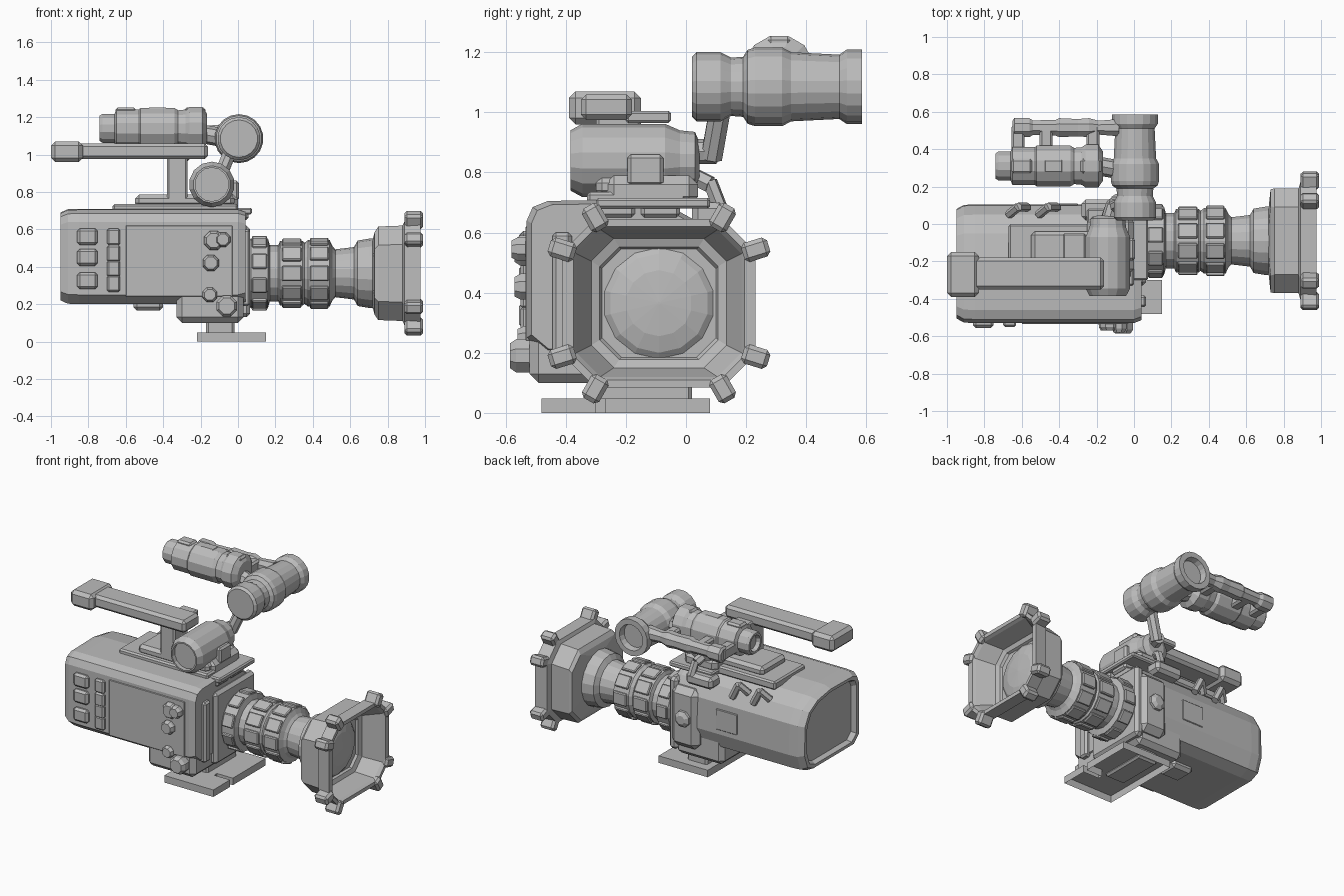
import bpy, bmesh, math
from mathutils import Vector, Matrix

grey = bpy.data.materials.new("plain grey")
grey.diffuse_color = (0.5, 0.5, 0.5, 1)


def finish(name, bm):
    bmesh.ops.recalc_face_normals(bm, faces=bm.faces)
    me = bpy.data.meshes.new(name)
    bm.to_mesh(me)
    bm.free()
    me.materials.append(grey)
    ob = bpy.data.objects.new(name, me)
    bpy.context.collection.objects.link(ob)
    return ob


def loft(name, rings, first_cap=True):
    bm = bmesh.new()
    rows = [[bm.verts.new(p) for p in ring] for ring in rings]
    n = len(rows[0])
    for a, b in zip(rows, rows[1:]):
        for i in range(n):
            j = (i + 1) % n
            bm.faces.new((a[i], a[j], b[j], b[i]))
    if first_cap:
        bm.faces.new(rows[0])
    bm.faces.new(rows[-1])
    return finish(name, bm)


def lathe(name, prof, origin, axis="X", n=16):
    """Profile of (position along axis, radius); origin gives the two other coordinates."""
    rings = []
    for t, r in prof:
        ring = []
        for i in range(n):
            a = 2 * math.pi * (i + 0.5) / n
            u, v = origin[0] + r * math.cos(a), origin[1] + r * math.sin(a)
            ring.append((t, u, v) if axis == "X" else (u, t, v))
        rings.append(ring)
    return loft(name, rings)


def box(name, x, y, z, bevel=0.0, turn=0.0):
    """Box between limits, optionally bevelled and turned about the x direction."""
    bm = bmesh.new()
    bmesh.ops.create_cube(bm, size=1)
    bmesh.ops.scale(bm, vec=(x[1] - x[0], y[1] - y[0], z[1] - z[0]), verts=bm.verts)
    if bevel:
        bmesh.ops.bevel(bm, geom=bm.edges[:], offset=bevel, segments=1, affect="EDGES")
    m = Matrix.Translation((sum(x) / 2, sum(y) / 2, sum(z) / 2)) @ Matrix.Rotation(turn, 4, "X")
    bmesh.ops.transform(bm, matrix=m, verts=bm.verts)
    return finish(name, bm)


def rod(name, a, b, r, n=8):
    a, b = Vector(a), Vector(b)
    q = (b - a).to_track_quat("Z", "Y")
    circle = [q @ Vector((r * math.cos(2 * math.pi * i / n), r * math.sin(2 * math.pi * i / n), 0)) for i in range(n)]
    return loft(name, [[a + c for c in circle], [b + c for c in circle]])


# camera body: rounded section with a recessed rear panel
section = [(-0.47, 0.2), (-0.53, 0.25), (-0.53, 0.64), (-0.51, 0.685), (-0.46, 0.705), (-0.2, 0.71),
           (-0.05, 0.685), (0.05, 0.63), (0.1, 0.54), (0.105, 0.33), (0.07, 0.23), (0.0, 0.2)]


def body_ring(x, s):
    return [(x, -0.21 + (y + 0.21) * s, 0.455 + (z - 0.455) * s) for y, z in section]


loft("camera_body", [body_ring(*p) for p in
     [(-0.92, 0.76), (-0.92, 0.79), (-0.95, 0.84), (-0.95, 0.92), (-0.91, 0.99), (-0.85, 1.0), (0.0, 1.0), (0.04, 0.95)]])
box("lower_front_body", (-0.33, 0.03), (-0.52, 0.08), (0.1, 0.4), 0.03)
box("front_lens_plate", (0.0, 0.065), (-0.33, 0.1), (0.13, 0.62), 0.02)
box("front_grip_strip", (0.02, 0.065), (-0.445, -0.38), (0.19, 0.6), 0.012)

# near side controls
box("side_panel", (-0.6, -0.03), (-0.534, -0.5), (0.24, 0.62), 0.003)
for z in (0.325, 0.45, 0.56):
    box("side_button", (-0.86, -0.75), (-0.555, -0.5), (z - 0.045, z + 0.045), 0.014)
for z in (0.31, 0.39, 0.47, 0.56):
    box("switch_strip", (-0.7, -0.63), (-0.55, -0.5), (z - 0.045, z + 0.045), 0.01)
for x, z, r, y in ((-0.13, 0.54, 0.055, -0.57), (-0.145, 0.42, 0.047, -0.57), (-0.15, 0.25, 0.042, -0.56),
                   (-0.06, 0.19, 0.06, -0.585), (-0.08, 0.545, 0.042, -0.58)):
    lathe("side_knob", [(-0.48, r), (y + 0.02, r), (y, r * 0.75)], (x, z), "Y", 8)

# far side controls and loops
box("far_side_box", (-0.17, 0.04), (0.02, 0.13), (0.17, 0.58), 0.04)
lathe("far_side_knob", [(0.1, 0.06), (0.145, 0.055), (0.16, 0.03)], (-0.07, 0.38), "Y", 8)
box("far_side_hatch", (-0.46, -0.3), (0.08, 0.109), (0.36, 0.5), 0.004)
for x in (-0.62, -0.46):
    rod("strap_loop", (x - 0.05, 0.05, 0.64), (x, 0.09, 0.7), 0.024, 6)
    rod("strap_loop", (x, 0.09, 0.7), (x + 0.05, 0.09, 0.6), 0.024, 6)
box("underside_bump", (-0.56, -0.4), (-0.25, -0.1), (0.165, 0.22), 0.02)

# top deck
box("top_plate", (-0.67, 0.0), (-0.33, 0.0), (0.68, 0.735), 0.01)
box("top_step", (-0.55, -0.02), (-0.3, -0.04), (0.72, 0.785), 0.02)
box("top_front_mount", (-0.25, 0.075), (-0.3, 0.08), (0.68, 0.715), 0.008)
for y in (-0.3, -0.15):
    box("mount_block", (-0.1, 0.055), (y, y + 0.13), (0.65, 0.715), 0.012)
box("cylinder_cradle", (-0.25, -0.0), (-0.27, 0.04), (0.69, 0.79), 0.03)
rod("side_bracket", (-0.15, 0.02, 0.79), (-0.13, 0.08, 0.76), 0.03, 6)
rod("side_bracket", (-0.13, 0.08, 0.77), (-0.12, 0.115, 0.68), 0.025, 6)
box("side_bracket_foot", (-0.28, -0.08), (0.02, 0.13), (0.62, 0.7), 0.02)

# carrying handle
box("handle_post", (-0.38, -0.27), (-0.3, -0.15), (0.75, 1.0), 0.01)
box("handle_side_bar", (-0.38, -0.26), (-0.2, -0.05), (0.965, 1.005), 0.008)
box("handle_grip", (-0.86, -0.16), (-0.35, -0.18), (0.975, 1.06), 0.018)
box("handle_end", (-1.0, -0.83), (-0.39, -0.15), (0.96, 1.07), 0.022)

# cross cylinder on the deck
lathe("cross_cylinder", [(-0.355, 0.085), (-0.355, 0.09), (-0.385, 0.09), (-0.385, 0.1), (-0.345, 0.122),
                         (-0.07, 0.122), (-0.02, 0.1), (0.03, 0.095), (0.045, 0.06)], (-0.14, 0.84), "Y", 14)
box("cylinder_front_pad", (-0.1, 0.005), (-0.195, -0.075), (0.755, 0.86), 0.012)

# viewfinder arm and eyepiece barrel
rod("viewfinder_arm", (-0.14, 0.0, 0.87), (-0.11, 0.1, 0.87), 0.042)
rod("viewfinder_arm", (-0.11, 0.085, 0.85), (-0.04, 0.115, 1.02), 0.038)
lathe("viewfinder_barrel", [(0.02, 0.1), (0.035, 0.115), (0.115, 0.115), (0.15, 0.097), (0.19, 0.1),
                            (0.205, 0.123), (0.23, 0.131), (0.32, 0.131), (0.35, 0.115), (0.51, 0.107),
                            (0.535, 0.124), (0.585, 0.124), (0.585, 0.088), (0.545, 0.08)],
      (0.005, 1.085), "Y", 18)

# motor beside the viewfinder with its rod
lathe("motor_barrel", [(-0.715, 0.045), (-0.74, 0.055), (-0.74, 0.07), (-0.725, 0.08), (-0.66, 0.08), (-0.65, 0.105),
                       (-0.53, 0.105), (-0.52, 0.113), (-0.34, 0.113), (-0.32, 0.1), (-0.28, 0.104),
                       (-0.26, 0.118), (-0.19, 0.118), (-0.165, 0.08)], (0.31, 1.14), "X", 12)
for x in (-0.6, -0.43, -0.23):
    box("motor_clamp", (x - 0.055, x + 0.055), (0.27, 0.35), (1.21, 1.252), 0.012)
lathe("motor_rod", [(-0.65, 0.04), (-0.64, 0.055), (-0.56, 0.055), (-0.54, 0.042), (-0.42, 0.045), (-0.4, 0.055),
                    (-0.3, 0.05), (-0.24, 0.055), (-0.19, 0.04), (-0.08, 0.05)], (0.515, 1.115), "X", 8)
for x in (-0.62, -0.47, -0.22):
    box("rod_link", (x - 0.035, x + 0.035), (0.36, 0.53), (1.075, 1.155), 0.012)
rod("motor_joint", (-0.19, 0.31, 1.11), (-0.08, 0.29, 1.09), 0.05)

# lens barrel with ribbed rings
LY, LZ = -0.09, 0.365
lathe("lens_barrel", [(0.05, 0.17), (0.07, 0.187), (0.16, 0.187), (0.17, 0.15), (0.215, 0.15), (0.225, 0.173),
                      (0.345, 0.173), (0.355, 0.163), (0.375, 0.178), (0.49, 0.178), (0.505, 0.145), (0.52, 0.128),
                      (0.62, 0.14), (0.64, 0.175), (0.7, 0.185), (0.75, 0.19)], (LY, LZ), "X", 18)
for x0, x1, r, count in ((0.075, 0.155, 0.186, 9), (0.235, 0.34, 0.172, 10), (0.385, 0.485, 0.177, 10)):
    for i in range(count):
        a = 2 * math.pi * i / count
        y, z = LY + r * math.cos(a), LZ + r * math.sin(a)
        box("lens_ring_rib", (x0, x1), (y - 0.011, y + 0.011), (z - 0.042, z + 0.042), 0.006, a)


# hood: eight-sided shell with a tapering recess
def oct_ring(x, w, h, c):
    q = [(w, h - c), (w - c, h)]
    pts = q + [(-y, z) for y, z in q[::-1]]
    pts += [(-y, -z) for y, z in pts]
    return [(x, LY + y, LZ + z) for y, z in pts]


loft("lens_hood", [oct_ring(*p) for p in
     [(0.72, 0.18, 0.18, 0.1), (0.73, 0.275, 0.22, 0.09), (0.75, 0.28, 0.25, 0.1), (0.88, 0.28, 0.255, 0.1),
      (0.89, 0.315, 0.278, 0.11), (0.975, 0.322, 0.28, 0.11), (0.975, 0.285, 0.255, 0.08), (0.955, 0.275, 0.245, 0.08),
      (0.84, 0.225, 0.215, 0.075), (0.83, 0.197, 0.187, 0.065), (0.815, 0.19, 0.18, 0.065)]])
# flared corner tabs on the hood rim, one at each octagon corner
for sy in (-1, 1):
    for sz in (-1, 1):
        for y, z, a in ((0.322, 0.178, 0.3), (0.212, 0.285, 1.05)):
            y, z = LY + sy * y, LZ + sz * z
            box("hood_tab", (0.89, 0.99), (y - 0.045, y + 0.045), (z - 0.033, z + 0.033), 0.014, sy * sz * a)
lathe("front_glass", [(0.815, 0.185), (0.83, 0.165), (0.845, 0.11), (0.852, 0.005)], (LY, LZ), "X", 14)

# base plate: open-bottomed slab with a notch at the front, on a pedestal
outline = [(-0.22, -0.48), (0.15, -0.48), (0.15, -0.3), (0.03, -0.3), (0.03, -0.27), (0.15, -0.27), (0.15, 0.08),
           (-0.22, 0.08)]
loft("base_plate", [[(x, y, z) for x, y in outline] for z in (0.0, 0.048)], first_cap=False)
box("base_pedestal", (-0.17, -0.02), (-0.3, 0.02), (0.03, 0.12), 0.012)
